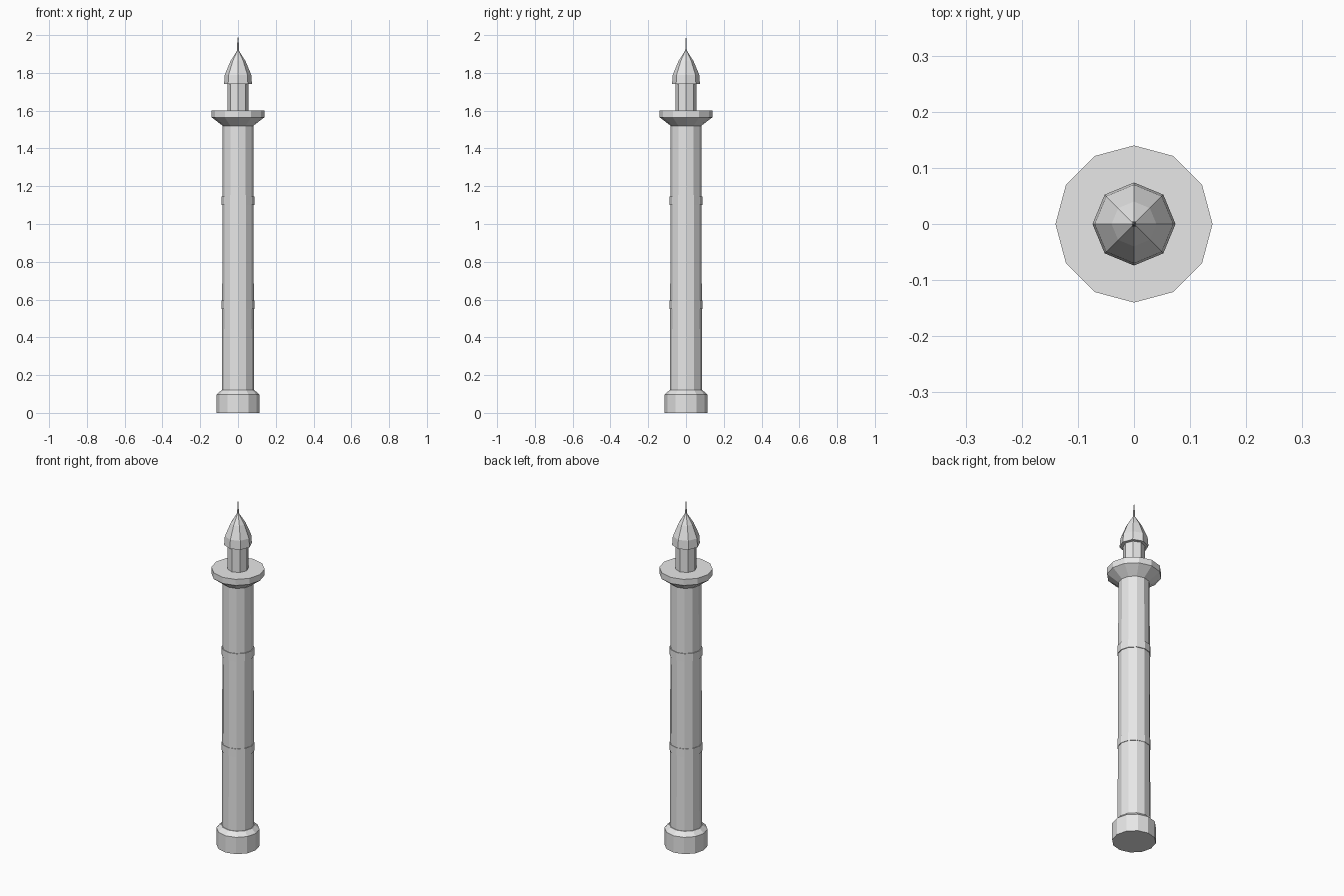
import bpy, bmesh, math

if "Cube" in bpy.data.objects:
    bpy.data.objects.remove(bpy.data.objects["Cube"])

stone = bpy.data.materials.new("pale_grey_stone")
stone.diffuse_color = (0.8, 0.8, 0.8, 1)
stone.use_nodes = True
stone.node_tree.nodes["Principled BSDF"].inputs["Base Color"].default_value = stone.diffuse_color


def lathe(name, sides, profile):
    """Closed, flat-shaded solid turned from (radius, height) points."""
    bm = bmesh.new()
    rings = []
    for r, z in profile:
        if r == 0:
            rings.append([bm.verts.new((0, 0, z))])
        else:
            rings.append([bm.verts.new((r * math.cos(2 * math.pi * i / sides),
                                        r * math.sin(2 * math.pi * i / sides), z))
                          for i in range(sides)])
    for low, high in zip(rings, rings[1:]):
        for i in range(sides):
            j = (i + 1) % sides
            if len(high) == 1:
                bm.faces.new((low[i], low[j], high[0]))
            else:
                bm.faces.new((low[i], low[j], high[j], high[i]))
    bm.faces.new(rings[0][::-1])
    if len(rings[-1]) > 1:
        bm.faces.new(rings[-1])
    mesh = bpy.data.meshes.new(name)
    bm.to_mesh(mesh)
    bm.free()
    mesh.materials.append(stone)
    obj = bpy.data.objects.new(name, mesh)
    bpy.context.collection.objects.link(obj)
    return obj


# Plinth with sloped top edge
lathe("base", 12, [(0.113, 0), (0.113, 0.097), (0.088, 0.12)])

# Slightly tapering tower shaft
lathe("shaft", 12, [(0.085, 0.11), (0.081, 1.53)])

# Thin bands around the shaft
for k, z in enumerate((0.55, 1.10)):
    lathe(f"band_{k + 1}", 12, [(0.0865, z), (0.0865, z + 0.045)])

# Flared balcony
lathe("balcony", 12, [(0.081, 1.52), (0.14, 1.565), (0.14, 1.6)])

# Lantern room, pointed roof and spike
lathe("lantern", 8, [(0.056, 1.59), (0.056, 1.75)])
lathe("roof", 8, [(0.074, 1.74), (0.07, 1.79), (0.04, 1.862), (0, 1.925)])
lathe("spike", 6, [(0.005, 1.90), (0.004, 1.96), (0, 2.0)])
